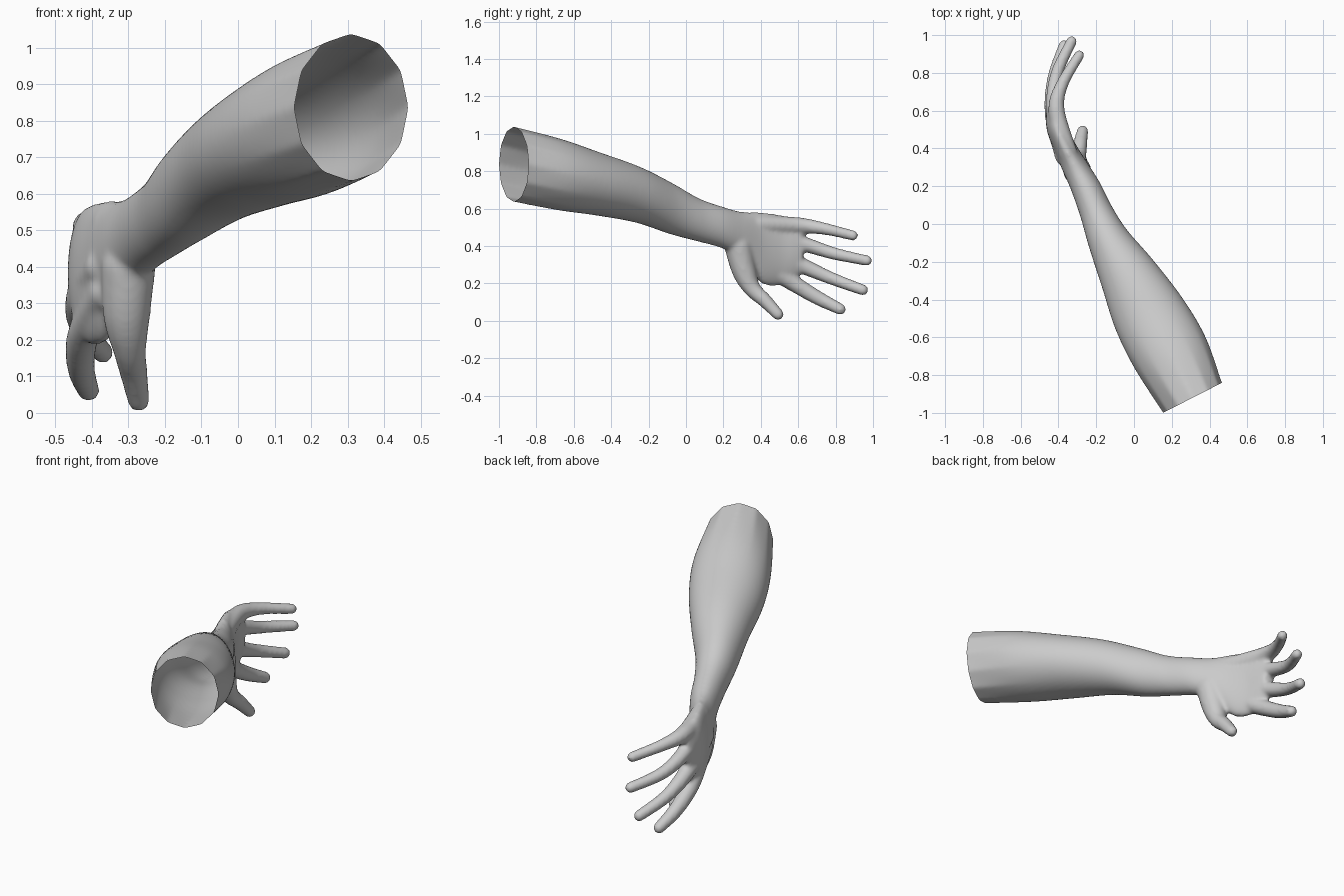
import bpy, bmesh
from math import sin, cos, pi, radians
from mathutils import Vector, Matrix

if "Cube" in bpy.data.objects:
    bpy.data.objects.remove(bpy.data.objects["Cube"])


def spline(points, steps):
    """Catmull-Rom through equally long tuples."""
    p = [points[0]] + points + [points[-1]]
    out = []
    for i in range(1, len(p) - 2):
        for s in range(steps):
            t = s / steps
            out.append([0.5 * (2 * b + (c - a) * t + (2 * a - 5 * b + 4 * c - d) * t * t
                               + (3 * b - a - 3 * c + d) * t ** 3)
                        for a, b, c, d in zip(*p[i - 1:i + 3])])
    return out + [list(points[-1])]


def loft(bm, sections, n=48, steps=8):
    """Capped loft of upright ellipses: x, y, z, half width, half height, yaw, facet amount."""
    rings = []
    for x, y, z, w, h, yaw, facet in spline(sections, steps):
        a = radians(yaw)
        ring = []
        for i in range(n):
            t = 2 * pi * i / n
            chord = cos(pi / 12) / cos(t % (pi / 6) - pi / 12)
            k = 1 + facet * (chord - 1)
            u = w * k * cos(t)
            ring.append(bm.verts.new((x + u * cos(a), y + u * sin(a), z + h * k * sin(t))))
        rings.append(ring)
    for r, q in zip(rings, rings[1:]):
        for i in range(n):
            j = (i + 1) % n
            bm.faces.new((r[i], r[j], q[j], q[i]))
    bm.faces.new(rings[0][::-1])
    bm.faces.new(rings[-1])


def digit(bm, joints):
    """Chain of overlapping balls: x, y, z, radius."""
    for x, y, z, r in spline(joints, 14):
        bmesh.ops.create_icosphere(bm, subdivisions=3, radius=r,
                                   matrix=Matrix.Translation((x, y, z)))


bm = bmesh.new()

# Forearm, wrist and palm
loft(bm, [
    (0.355, -1.01, 0.858, 0.165, 0.203, 27, 1),
    (0.310, -0.92, 0.837, 0.176, 0.202, 27, 1),
    (0.190, -0.68, 0.783, 0.206, 0.192, 23, 0.2),
    (0.080, -0.475, 0.733, 0.196, 0.170, 24, 0),
    (-0.035, -0.26, 0.675, 0.153, 0.151, 27, 0),
    (-0.137, -0.08, 0.600, 0.111, 0.137, 27, 0),
    (-0.200, 0.065, 0.540, 0.088, 0.116, 19, 0),
    (-0.257, 0.20, 0.497, 0.079, 0.111, 14, 0),
    (-0.310, 0.30, 0.455, 0.070, 0.127, 14, 0),
    (-0.362, 0.40, 0.392, 0.060, 0.188, 14, 0),
    (-0.405, 0.50, 0.378, 0.056, 0.188, 8, 0),
    (-0.420, 0.58, 0.385, 0.046, 0.160, 2, 0),
    (-0.423, 0.625, 0.390, 0.034, 0.135, 0, 0),
])

# Fingers (each starts inside the palm) and thumb
digits = {
    "index": [(-.36, .36, .33, .05), (-.423, .55, .215, .045),
              (-.430, .70, .125, .039), (-.410, .825, .062, .031)],
    "middle": [(-.37, .36, .40, .05), (-.428, .58, .312, .045),
               (-.425, .77, .230, .035), (-.370, .945, .165, .030)],
    "ring": [(-.36, .38, .45, .05), (-.423, .60, .417, .042),
             (-.410, .79, .360, .034), (-.330, .967, .322, .029)],
    "little": [(-.35, .38, .515, .05), (-.410, .60, .510, .044),
               (-.380, .74, .492, .033), (-.290, .893, .456, .028)],
    "thumb": [(-.30, .28, .40, .075), (-.305, .31, .27, .065), (-.297, .352, .175, .046),
              (-.285, .425, .105, .038), (-.272, .492, .034, .031)],
}
for joints in digits.values():
    digit(bm, joints)

mesh = bpy.data.meshes.new("forearm_and_hand")
bm.to_mesh(mesh)
bm.free()
arm = bpy.data.objects.new("forearm_and_hand", mesh)
bpy.context.collection.objects.link(arm)

# Fuse into one skin and soften the joins
fuse = arm.modifiers.new("fuse", 'REMESH')
fuse.mode = 'VOXEL'
fuse.voxel_size = 0.01
soft = arm.modifiers.new("soften", 'SMOOTH')
soft.factor = 0.5
soft.iterations = 8
deps = bpy.context.evaluated_depsgraph_get()
skin = bpy.data.meshes.new_from_object(arm.evaluated_get(deps))
arm.modifiers.clear()

# Cut the elbow end open
bm = bmesh.new()
bm.from_mesh(skin)
bmesh.ops.bisect_plane(bm, geom=bm.verts[:] + bm.edges[:] + bm.faces[:],
                       plane_co=Vector((0.31, -0.92, 0.837)),
                       plane_no=Vector((-sin(radians(27)), cos(radians(27)), 0)),
                       clear_inner=True)
for f in bm.faces:
    f.smooth = True
bm.to_mesh(skin)
bm.free()
arm.data = skin
